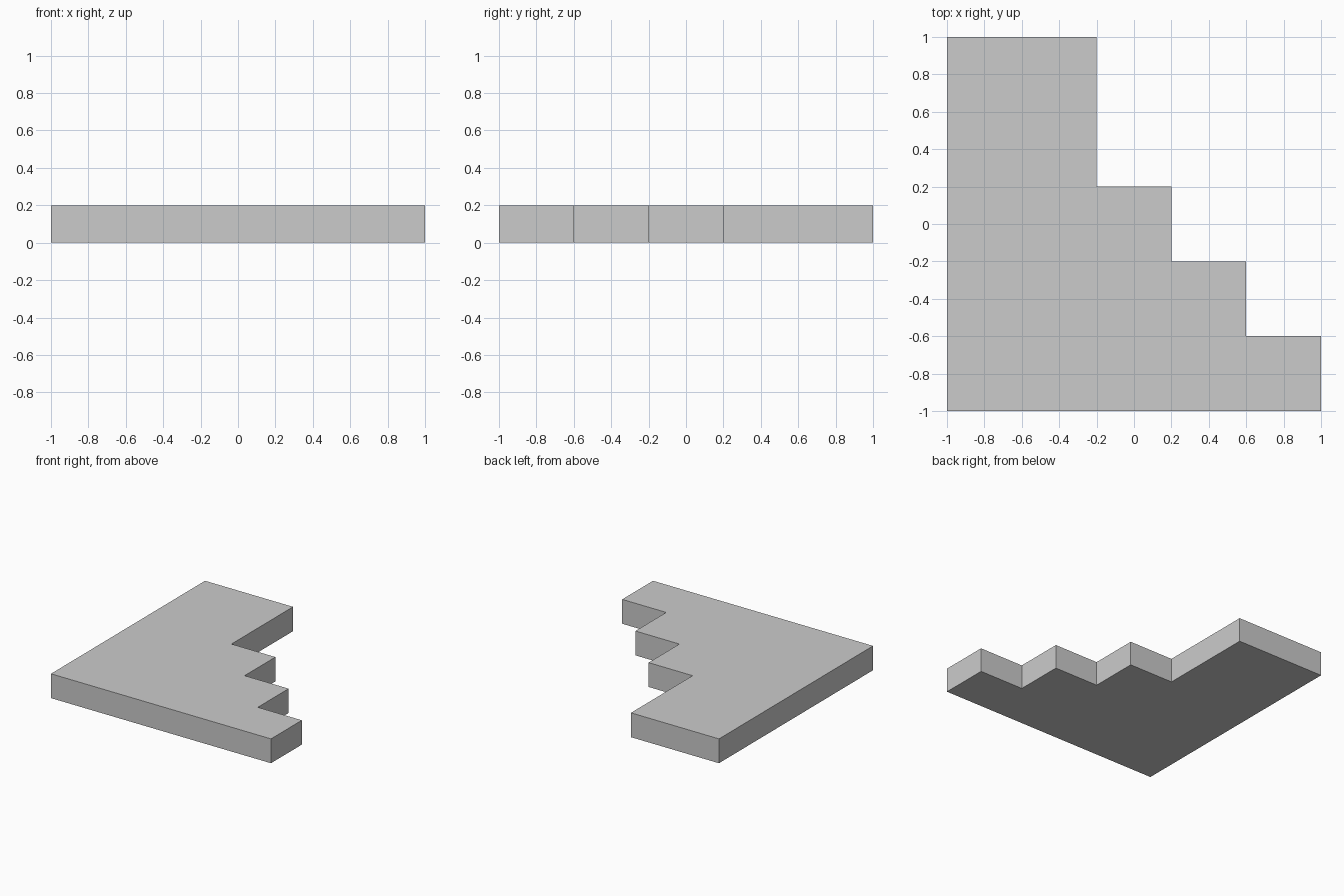
import bpy
import bmesh

if "Cube" in bpy.data.objects:
    bpy.data.objects.remove(bpy.data.objects["Cube"])

HEIGHT = 0.2

# Stepped outline of the slab, counter-clockwise seen from above
outline = [(-1, -1), (1, -1)]
steps = [(1, -0.6), (0.6, -0.2), (0.2, 0.2), (-0.2, 1)]  # right edge x, top y
for i, (x, y) in enumerate(steps):
    outline.append((x, y))
    next_x = steps[i + 1][0] if i + 1 < len(steps) else -1
    outline.append((next_x, y))

# Extrude the outline into a solid slab
bm = bmesh.new()
base = bm.faces.new([bm.verts.new((x, y, 0)) for x, y in outline])
extruded = bmesh.ops.extrude_face_region(bm, geom=[base], use_keep_orig=True)
top_verts = [g for g in extruded["geom"] if isinstance(g, bmesh.types.BMVert)]
bmesh.ops.translate(bm, verts=top_verts, vec=(0, 0, HEIGHT))
bmesh.ops.recalc_face_normals(bm, faces=bm.faces)

mesh = bpy.data.meshes.new("stepped_slab")
bm.to_mesh(mesh)
bm.free()
slab = bpy.data.objects.new("stepped_slab", mesh)
bpy.context.collection.objects.link(slab)
